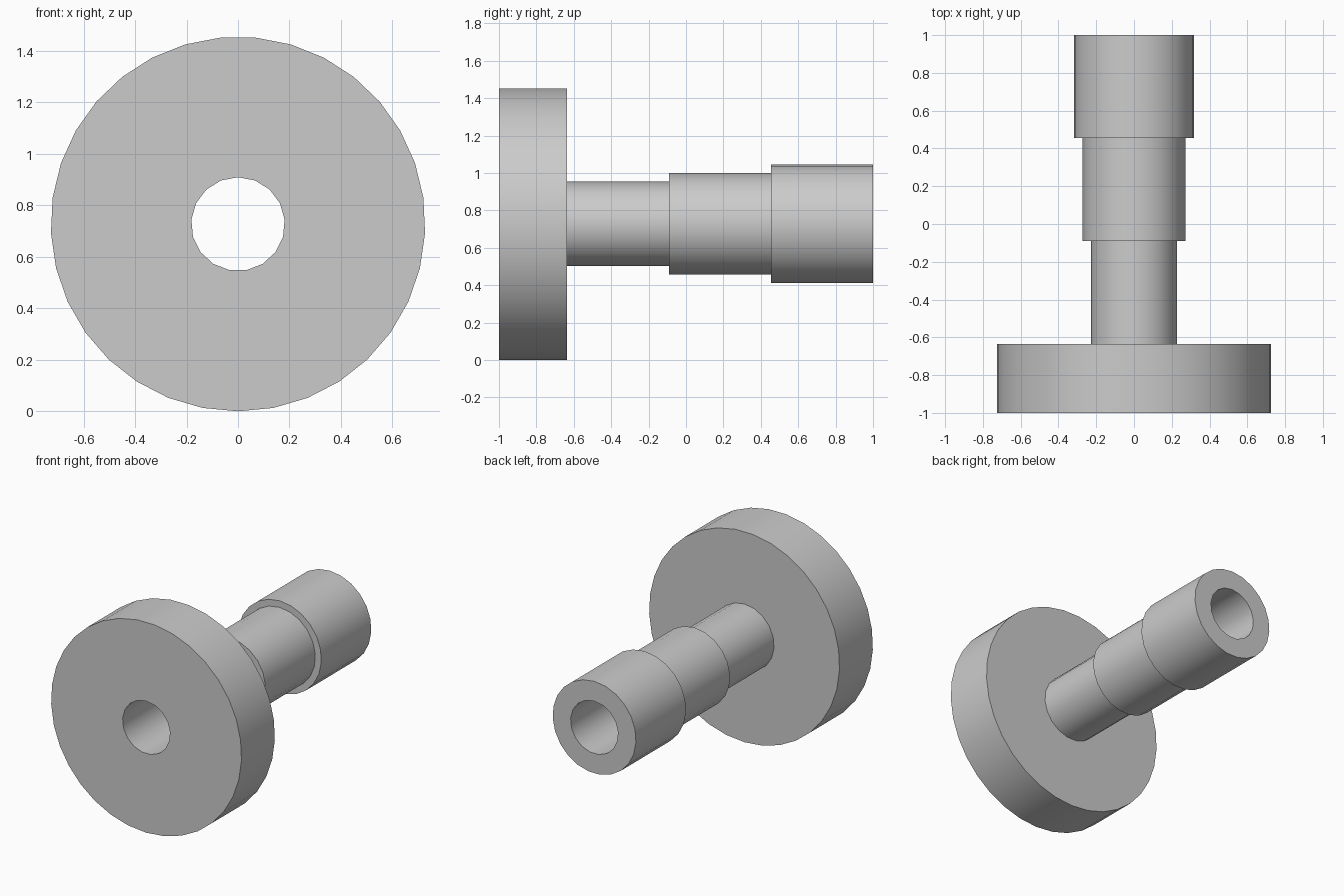
import bpy, bmesh
from math import sin, cos, pi, radians
from mathutils import Vector

cube = bpy.data.objects.get("Cube")
if cube:
    bpy.data.objects.remove(cube, do_unlink=True)

UNIT = 2 / 11            # bore radius; every size is a multiple of it
AXIS_Z = 4 * UNIT

grey = bpy.data.materials.new("plain_grey")
grey.use_nodes = True
colour = (0.6, 0.6, 0.6, 1)
grey.diffuse_color = colour
grey.node_tree.nodes["Principled BSDF"].inputs["Base Color"].default_value = colour

# Cross-sections: radius in units, sides, direction of the first corner
BORE = (1, 17, 1)
FLANGE = (4, 33, -1)
NECK = (1.25, 19, 1)
COLLAR = (1.5, 21, 1)
SLEEVE = (1.75, 23, 1)


def ring(bm, section, y):
    r, n, up = section
    r *= UNIT
    return [bm.verts.new((r * sin(2 * pi * i / n), y,
                          AXIS_Z + up * r * cos(2 * pi * i / n))) for i in range(n)]


def loop_edges(bm, loop):
    edges = []
    for a, b in zip(loop, loop[1:] + loop[:1]):
        edges.append(bm.edges.get((a, b)) or bm.edges.new((a, b)))
    return edges


def orient(face, direction):
    face.normal_update()
    if face.normal.dot(direction) < 0:
        face.normal_flip()


def wall(bm, front, back, side=1):
    n = len(front)
    for i in range(n):
        j = (i + 1) % n
        face = bm.faces.new((front[i], front[j], back[j], back[i]))
        c = face.calc_center_median()
        orient(face, Vector((c.x, 0, c.z - AXIS_Z)) * side)


def annulus(bm, inner, outer, facing):
    edges = loop_edges(bm, inner) + loop_edges(bm, outer)
    result = bmesh.ops.triangle_fill(bm, edges=edges, use_beauty=True,
                                     normal=(0, facing, 0))
    for item in result["geom"]:
        if isinstance(item, bmesh.types.BMFace):
            orient(item, Vector((0, facing, 0)))


def part(name, section, start, end, front_hole=None, back_hole=None, side=1):
    """Tube wall from start to end, with optional ring-shaped end faces."""
    y0, y1 = -1 + start * UNIT, -1 + end * UNIT
    bm = bmesh.new()
    front, back = ring(bm, section, y0), ring(bm, section, y1)
    wall(bm, front, back, side)
    if front_hole:
        annulus(bm, ring(bm, front_hole, y0), front, -1)
    if back_hole:
        annulus(bm, ring(bm, back_hole, y1), back, 1)
    mesh = bpy.data.meshes.new(name)
    bm.to_mesh(mesh)
    bm.free()
    mesh.materials.append(grey)
    obj = bpy.data.objects.new(name, mesh)
    bpy.context.collection.objects.link(obj)
    return obj


parts = [
    part("flange", FLANGE, 0, 2, BORE, NECK),
    part("neck", NECK, 2, 5),
    part("collar", COLLAR, 5, 8, front_hole=NECK),
    part("end_sleeve", SLEEVE, 8, 11, COLLAR, BORE),
    part("bore", BORE, 0, 11, side=-1),
]

# Smooth round walls with sharp rims
bpy.ops.object.select_all(action="DESELECT")
for obj in parts:
    obj.select_set(True)
bpy.context.view_layer.objects.active = parts[0]
bpy.ops.object.shade_smooth_by_angle(angle=radians(30))
